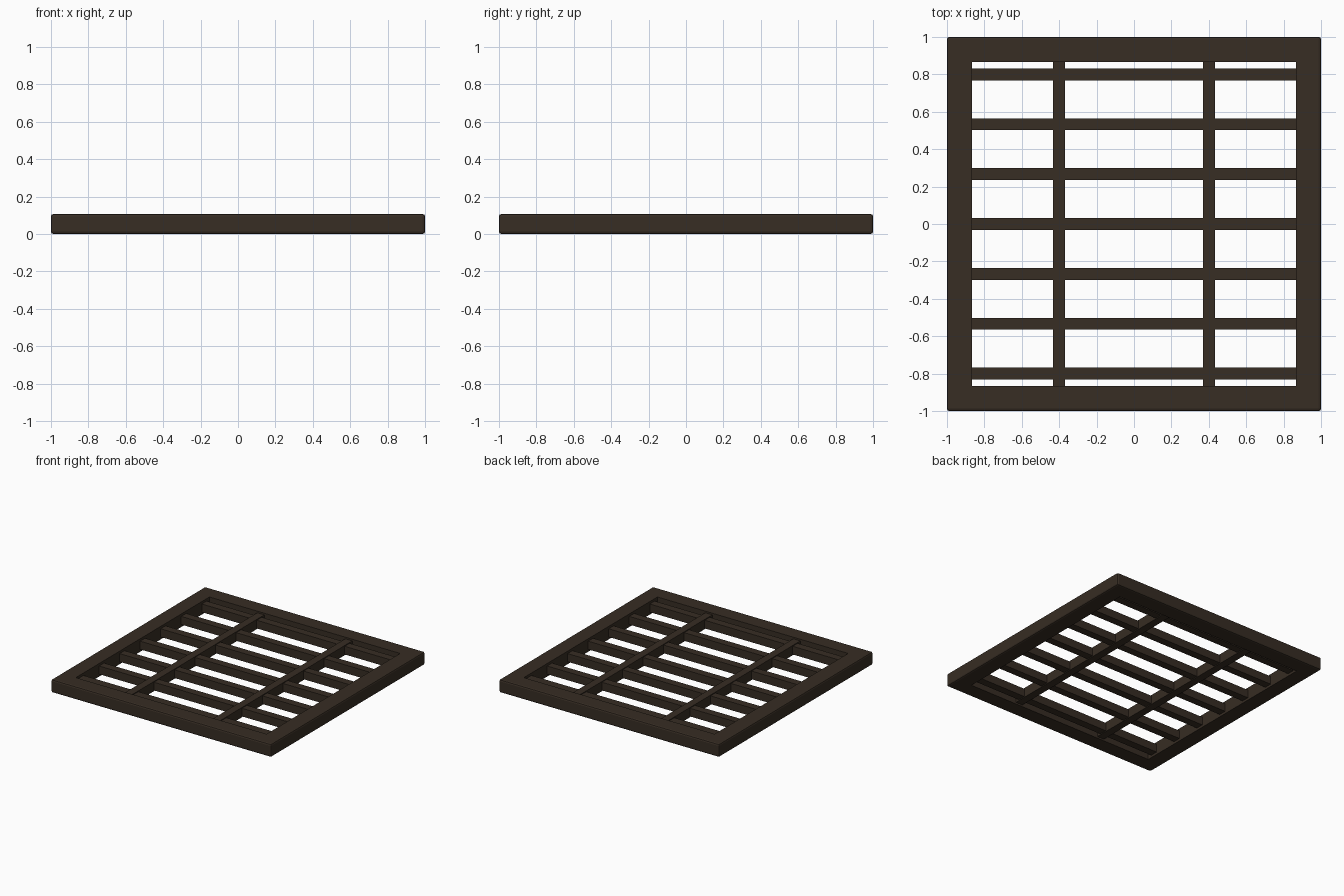
import bpy
import bmesh

cube = bpy.data.objects.get("Cube")
if cube:
    bpy.data.objects.remove(cube, do_unlink=True)

HEIGHT = 0.107
INNER = 0.867
BAR = 0.064

dark_brown = bpy.data.materials.new("dark_brown")
dark_brown.use_nodes = True
dark_brown.diffuse_color = (0.038, 0.026, 0.017, 1)
dark_brown.node_tree.nodes["Principled BSDF"].inputs["Base Color"].default_value = (0.038, 0.026, 0.017, 1)


def add_object(name, bm):
    bmesh.ops.recalc_face_normals(bm, faces=bm.faces)
    mesh = bpy.data.meshes.new(name)
    bm.to_mesh(mesh)
    bm.free()
    mesh.materials.append(dark_brown)
    obj = bpy.data.objects.new(name, mesh)
    bpy.context.collection.objects.link(obj)
    return obj


def add_bar(name, center, size):
    bm = bmesh.new()
    bmesh.ops.create_cube(bm, size=1)
    bmesh.ops.scale(bm, vec=size, verts=bm.verts)
    bmesh.ops.translate(bm, vec=center, verts=bm.verts)
    return add_object(name, bm)


# Square outer frame: a flat ring extruded upwards, outer edges chamfered
bm = bmesh.new()
corners = [(-1, -1), (1, -1), (1, 1), (-1, 1)]
outer = [bm.verts.new((x, y, 0)) for x, y in corners]
inner = [bm.verts.new((x * INNER, y * INNER, 0)) for x, y in corners]
for i in range(4):
    j = (i + 1) % 4
    bm.faces.new((outer[i], outer[j], inner[j], inner[i]))
ring = bmesh.ops.extrude_face_region(bm, geom=bm.faces[:])
raised = [v for v in ring["geom"] if isinstance(v, bmesh.types.BMVert)]
bmesh.ops.translate(bm, vec=(0, 0, HEIGHT), verts=raised)
rim = [e for e in bm.edges
       if all(abs(v.co.x) > 0.99 and abs(v.co.y) > 0.99 for v in e.verts)]
bmesh.ops.bevel(bm, geom=rim, offset=0.013, segments=2, profile=0.5, affect='EDGES')
add_object("outer_frame", bm)

# Horizontal slats, set a little below the frame top
for i in range(-3, 4):
    add_bar(f"slat_{i + 4}", (0, i * 0.8 / 3, HEIGHT / 2), (2 * INNER + 0.02, BAR, 0.067))

# Two cross bars running front to back over the slats
for side, x in (("left", 0.4), ("right", -0.4)):
    add_bar(f"cross_bar_{side}", (x, 0, HEIGHT / 2), (BAR, 2 * INNER + 0.02, 0.08))
